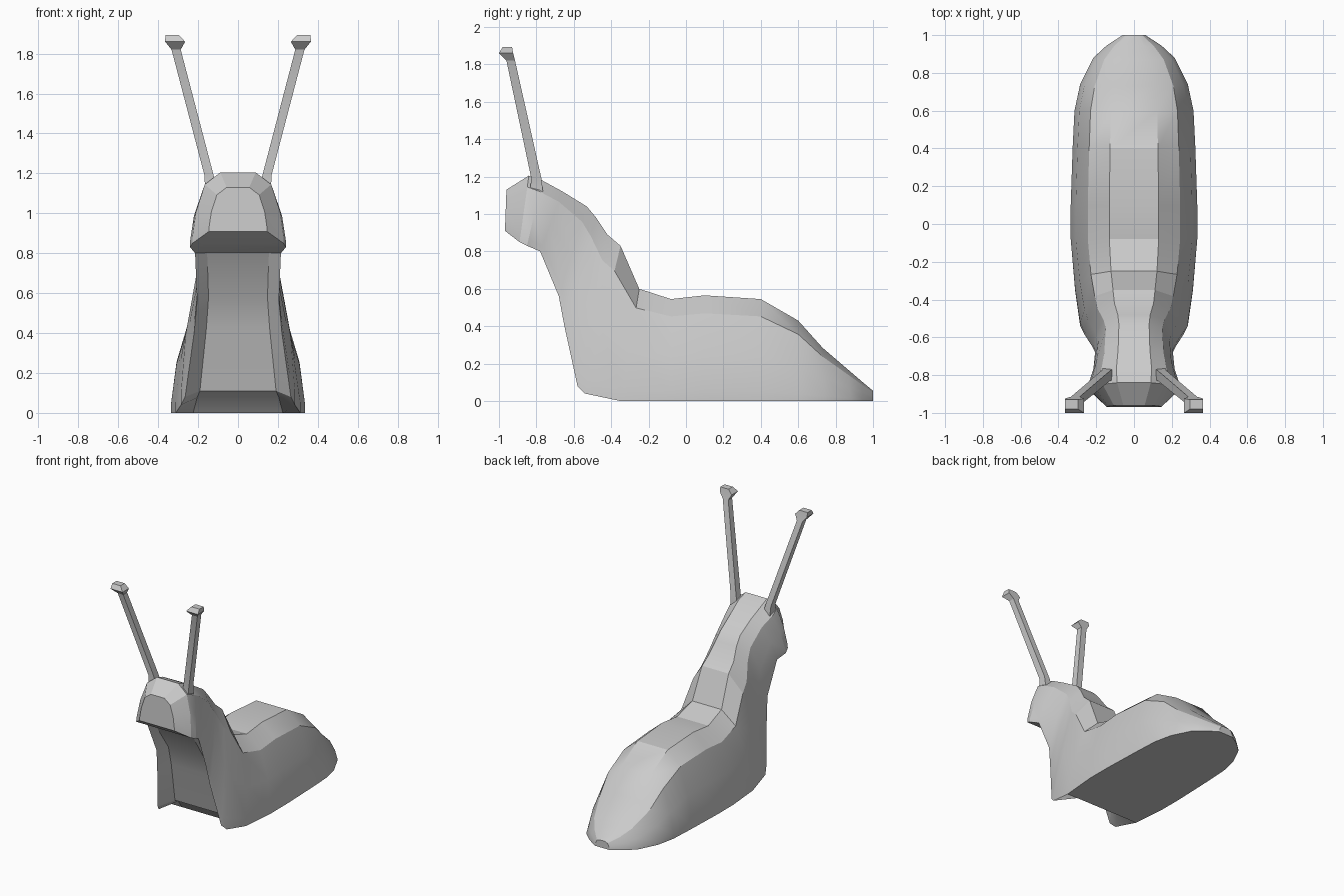
import bpy, bmesh

if "Cube" in bpy.data.objects:
    bpy.data.objects.remove(bpy.data.objects["Cube"])

def loft(name, rings):
    """Skin a list of equal-length closed rings and cap both ends."""
    bm = bmesh.new()
    vs = [[bm.verts.new(p) for p in r] for r in rings]
    n = len(rings[0])
    for a, b in zip(vs, vs[1:]):
        for i in range(n):
            j = (i + 1) % n
            bm.faces.new((a[i], a[j], b[j], b[i]))
    bm.faces.new(vs[0])
    bm.faces.new(vs[-1])
    bmesh.ops.recalc_face_normals(bm, faces=bm.faces)
    me = bpy.data.meshes.new(name)
    bm.to_mesh(me)
    bm.free()
    ob = bpy.data.objects.new(name, me)
    bpy.context.collection.objects.link(ob)
    bpy.ops.object.select_all(action='DESELECT')
    ob.select_set(True)
    bpy.context.view_layer.objects.active = ob
    bpy.ops.object.shade_smooth_by_angle(angle=0.4)
    return ob

# Body stations, tail to snout: bottom y, z; top y, z; half width; chest recess
STATIONS = [
    (1.00, 0, 1.00, .055, .06, 0),
    (.945, 0, .94, .105, .145, 0),
    (.88, 0, .87, .165, .215, 0),
    (.74, 0, .73, .285, .285, 0),
    (.60, 0, .60, .43, .315, 0),
    (.40, 0, .40, .545, .325, 0),
    (.10, 0, .10, .565, .335, 0),
    (-.08, 0, -.08, .545, .335, 0),
    (-.35, 0, -.25, .60, .312, 0),
    (-.54, .04, -.35, .83, .285, .12),
    (-.58, .08, -.42, .89, .265, .10),
    (-.65, .40, -.48, .98, .22, .08),
    (-.68, .56, -.53, 1.04, .205, .06),
    (-.78, .80, -.66, 1.12, .215, .01),
    (-.85, .83, -.77, 1.18, .24, 0),
    (-.89, .85, -.84, 1.205, .228, 0),
    (-.968, .91, -.96, 1.13, .145, 0),
]
# Shared cross-section: height fraction, width fraction
SECTION = [(0, 1), (.09, 1), (.45, .92), (.83, .73), (1, .39)]

def body_ring(yb, zb, yt, zt, w, recess):
    half = [(.72 * w, yb + recess, zb + recess * .3)]
    half += [(k * w, yb + (yt - yb) * t, zb + (zt - zb) * t) for t, k in SECTION]
    return half + [(-x, y, z) for x, y, z in reversed(half)]

loft("slug_body", [body_ring(*s) for s in STATIONS])

# Eyestalks with flared tips: centre x, y, z and half sizes in x, y
STALK = [
    (.135, -.80, 1.12, .030, .035),
    (.145, -.80, 1.19, .023, .027),
    (.310, -.937, 1.82, .023, .023),
    (.315, -.962, 1.86, .050, .038),
    (.330, -.955, 1.893, .034, .025),
]
for side, label in ((1, "right"), (-1, "left")):
    loft(label + "_eyestalk", [
        [(side * (x + i * rx), y + j * ry, z) for i, j in ((1, 1), (-1, 1), (-1, -1), (1, -1))]
        for x, y, z, rx, ry in STALK])
